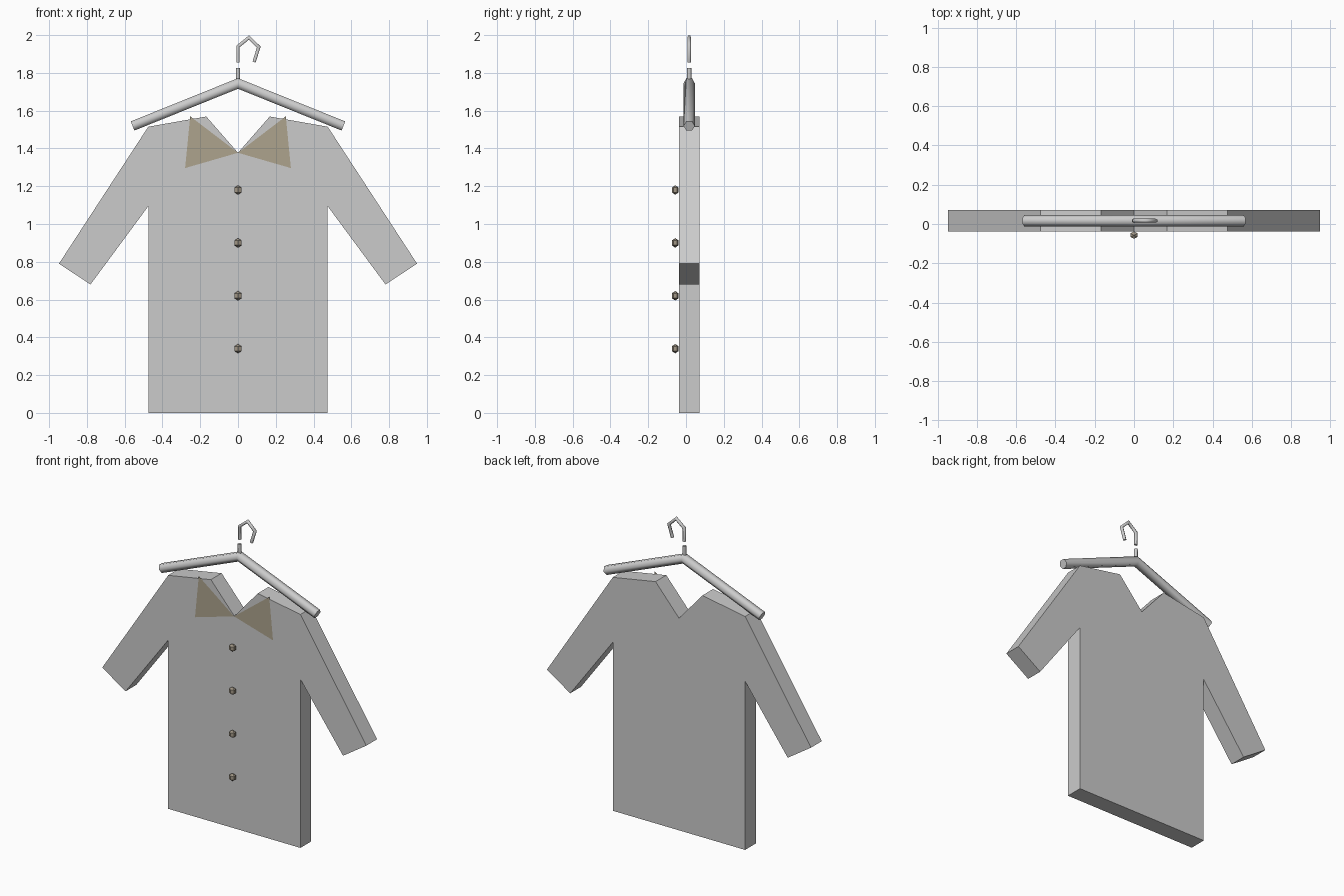
import bpy, bmesh, math
from mathutils import Vector

if "Cube" in bpy.data.objects:
    bpy.data.objects.remove(bpy.data.objects["Cube"])

MID_Y = 0.017          # centre plane of shirt and hanger
FRONT, BACK = -0.038, 0.072


def finish(bm, name, mat=None, smooth=False):
    bmesh.ops.recalc_face_normals(bm, faces=bm.faces)
    me = bpy.data.meshes.new(name)
    bm.to_mesh(me)
    bm.free()
    ob = bpy.data.objects.new(name, me)
    bpy.context.collection.objects.link(ob)
    if mat:
        me.materials.append(mat)
    if smooth:
        bpy.ops.object.select_all(action='DESELECT')
        ob.select_set(True)
        bpy.context.view_layer.objects.active = ob
        bpy.ops.object.shade_smooth_by_angle(angle=math.radians(65))
    return ob


def tube(name, path, radius, sides):
    """Mitred tube along an (x, z) path in the middle plane."""
    pts = [Vector(p) for p in path]
    bm = bmesh.new()
    rings = []
    for i, p in enumerate(pts):
        a = (pts[i] - pts[i - 1]).normalized() if i else None
        b = (pts[i + 1] - pts[i]).normalized() if i < len(pts) - 1 else None
        t = ((a or b) + (b or a)).normalized()
        side = Vector((-t.y, t.x)) / t.dot(a or b)
        ring = []
        for k in range(sides):
            ang = 2 * math.pi * k / sides
            q = p + side * radius * math.sin(ang)
            ring.append(bm.verts.new((q.x, MID_Y + radius * math.cos(ang), q.y)))
        rings.append(ring)
    for r, s in zip(rings, rings[1:]):
        for k in range(sides):
            j = (k + 1) % sides
            bm.faces.new((r[k], r[j], s[j], s[k]))
    bm.faces.new(rings[0])
    bm.faces.new(rings[-1])
    return finish(bm, name, smooth=True)


def material(name, rgb):
    m = bpy.data.materials.new(name)
    m.diffuse_color = (*rgb, 1)
    m.use_nodes = True
    m.node_tree.nodes["Principled BSDF"].inputs["Base Color"].default_value = m.diffuse_color
    return m


collar_mat = material("collar_tan", (0.42, 0.37, 0.27))
button_mat = material("button_brown", (0.36, 0.31, 0.24))

# shirt: mirrored outline, extruded front to back
half = [(0.475, 0), (0.475, 1.094), (0.781, 0.68), (0.948, 0.79),
        (0.475, 1.515), (0.168, 1.569)]
outline = half + [(0, 1.377)] + [(-x, z) for x, z in reversed(half)]
bm = bmesh.new()
face = bm.faces.new([bm.verts.new((x, FRONT, z)) for x, z in outline])
ext = bmesh.ops.extrude_face_region(bm, geom=[face], use_keep_orig=True)
moved = [v for v in ext["geom"] if isinstance(v, bmesh.types.BMVert)]
bmesh.ops.translate(bm, verts=moved, vec=(0, BACK - FRONT, 0))
finish(bm, "shirt")

# collar flaps: thin triangles on the front
for side, label in ((-1, "left"), (1, "right")):
    bm = bmesh.new()
    bm.faces.new([bm.verts.new((side * x, FRONT - 0.003, z))
                  for x, z in ((0, 1.377), (0.253, 1.57), (0.28, 1.296))])
    finish(bm, f"collar_{label}", collar_mat)

# buttons down the front
for i in range(4):
    bm = bmesh.new()
    bmesh.ops.create_uvsphere(bm, u_segments=6, v_segments=3, radius=0.025)
    bmesh.ops.scale(bm, vec=(1, 0.85, 1), verts=bm.verts)
    bmesh.ops.translate(bm, vec=(0, -0.057, 0.34 + 0.28 * i), verts=bm.verts)
    finish(bm, f"button_{i + 1}", button_mat)

# hanger: sloping bar, short neck, and angular hook
tube("hanger_bar", [(-0.558, 1.519), (0, 1.744), (0.558, 1.519)], 0.03, 6)
tube("hanger_neck", [(0, 1.74), (0, 1.826)], 0.012, 6)
tube("hanger_hook", [(0, 1.855), (0, 1.94), (0.058, 1.987),
                     (0.11, 1.937), (0.085, 1.857)], 0.01, 6)
